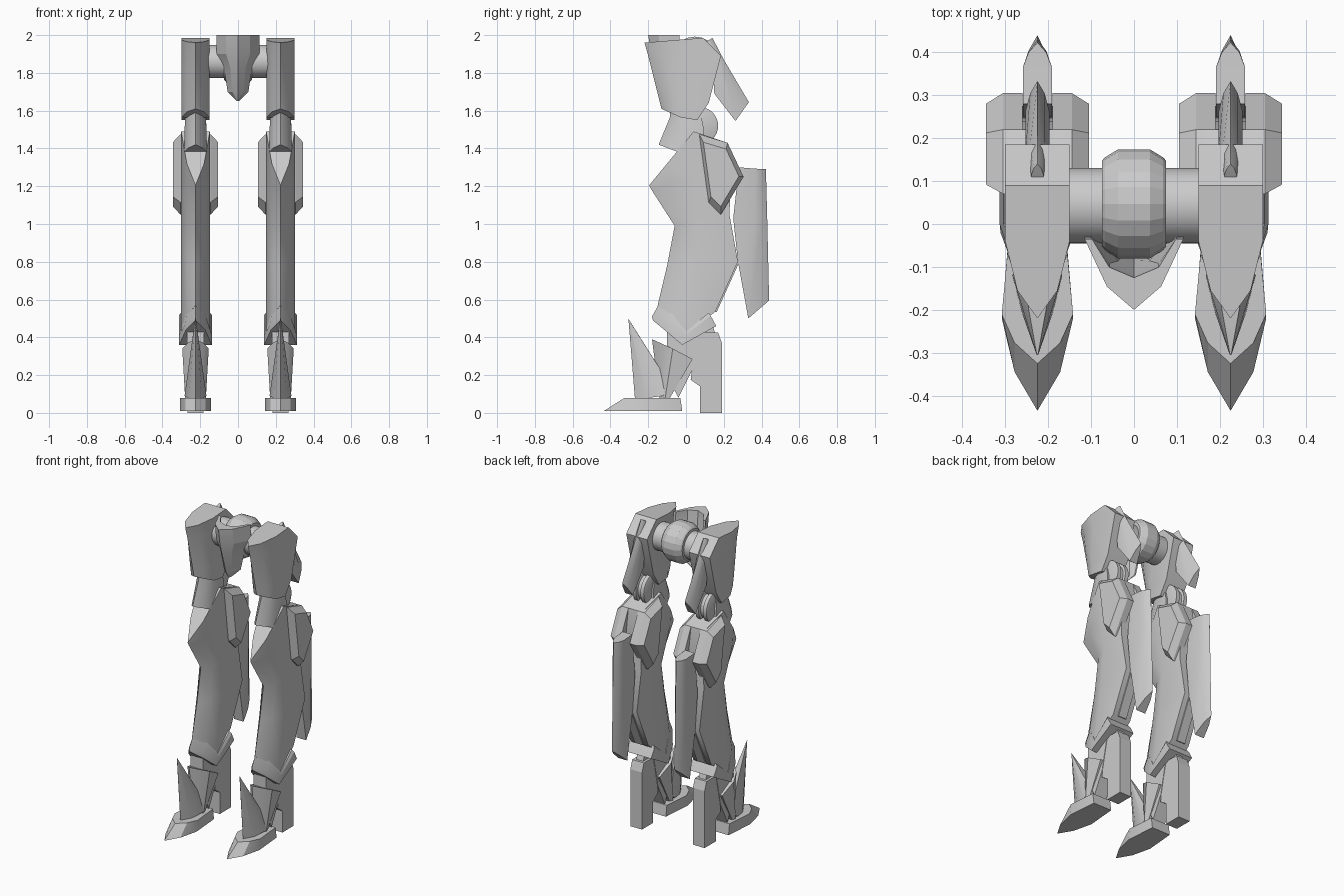
import bpy, bmesh, math

if "Cube" in bpy.data.objects:
    bpy.data.objects.remove(bpy.data.objects["Cube"])

LEG_X = 0.225

gray = bpy.data.materials.new("plain_gray")
gray.diffuse_color = (0.6, 0.6, 0.6, 1)
gray.use_nodes = True
gray.node_tree.nodes["Principled BSDF"].inputs["Base Color"].default_value = gray.diffuse_color


def mesh_from_rings(name, rings, strip_caps=False, angle=28):
    """Skin a stack of equal-length rings and close both ends."""
    bm = bmesh.new()
    vs = [[bm.verts.new(p) for p in r] for r in rings]
    n = len(rings[0])
    for a, b in zip(vs, vs[1:]):
        for i in range(n):
            j = (i + 1) % n
            bm.faces.new((a[i], a[j], b[j], b[i]))
    for r in (vs[0], vs[-1]):
        if strip_caps:                      # folded cap, symmetric left to right
            h = n // 2
            for i in range(h):
                j = n - 1 - i
                face = [r[i], r[i + 1], r[j - 1], r[j]]
                if i + 1 == j - 1:
                    face = [r[i], r[i + 1], r[j]]
                bm.faces.new(face)
        else:
            bm.faces.new(r)
    bmesh.ops.recalc_face_normals(bm, faces=bm.faces)
    me = bpy.data.meshes.new(name)
    bm.to_mesh(me)
    bm.free()
    me.materials.append(gray)
    if angle:
        me.shade_smooth()
        me.set_sharp_from_angle(angle=math.radians(angle))
    return me


def place(name, me, x=0.0):
    ob = bpy.data.objects.new(name, me)
    ob.location.x = x
    bpy.context.collection.objects.link(ob)


def both_legs(name, me):
    place("left_" + name, me, LEG_X)
    place("right_" + name, me, -LEG_X)


def armour(name, rows, back=1.0, mid=(0.6, 0.4), angle=28):
    """Rows of (nose, side, rear, half width); each point is (y, z)."""
    rings = []
    for nose, side, rear, w in rows:
        u, t = mid
        m = [nose[k] + (side[k] - nose[k]) * t for k in (0, 1)]
        half = [(back * w, *rear), (w, *side), (u * w, *m)]
        rings.append([(-x, y, z) for x, y, z in half] + [(0, *nose)] + half[::-1])
    return mesh_from_rings(name, rings, True, angle)


def prism(name, profile, slices):
    """Side profile (y, z) repeated at each (x, scale about its centre)."""
    cy = sum(p[0] for p in profile) / len(profile)
    cz = sum(p[1] for p in profile) / len(profile)
    rings = [[(x, cy + (y - cy) * s, cz + (z - cz) * s) for y, z in profile]
             for x, s in slices]
    return mesh_from_rings(name, rings, angle=0)


def lathe(name, profile, cy, cz, seg, angle=28):
    """Turn (x, radius) points round an axis parallel to x."""
    rings = [[(x, cy + r * math.cos(2 * math.pi * i / seg),
               cz + r * math.sin(2 * math.pi * i / seg)) for i in range(seg)]
             for x, r in profile]
    return mesh_from_rings(name, rings, angle=angle)


# Hip: axle, faceted ball and hollow front guard
place("hip_axle", lathe("hip_axle", [(-.17, .088), (.17, .088)], .042, 1.86, 32))
place("hip_ball", lathe("hip_ball", [(-.075, .1), (-.068, .108), (-.037, .127),
      (.037, .127), (.068, .108), (.075, .1)], .047, 1.865, 20, 0))
guard = []
for z, w, rear, nose, thick in [(2.0, .115, -.035, -.2, .075), (1.9, .115, -.03, -.185, .07),
                                (1.83, .075, -.035, -.165, .06), (1.7, .055, -.05, -.125, .04),
                                (1.65, .006, -.07, -.1, .02)]:
    my = nose + (rear - nose) * .33
    outer = [(w, rear), (w * .55, my)]
    inner = [(w * .5, my + thick * .6), (w * .85, rear)]
    ring = [(-x, y) for x, y in outer] + [(0, nose)] + outer[::-1]
    ring += [(x, y) for x, y in inner[::-1]] + [(0, nose + thick)] + [(-x, y) for x, y in inner]
    guard.append([(x, y, z) for x, y in ring])
place("hip_guard", mesh_from_rings("hip_guard", guard, angle=20))

# Thigh shell
both_legs("thigh", armour("thigh", [
    ((-.22, 1.96), (-.04, 1.975), (.09, 1.985), .075),
    ((-.20, 1.89), (-.02, 1.89), (.185, 1.89), .075),
    ((-.145, 1.67), (-.03, 1.64), (.12, 1.64), .075),
    ((-.13, 1.61), (-.03, 1.565), (.06, 1.55), .073)], mid=(.62, .36), angle=35))
# Blade behind the thigh
both_legs("thigh_blade", armour("thigh_blade", [
    ((.14, 1.985), (.115, 1.97), (.1, 1.96), .014),
    ((.2, 1.87), (.17, 1.86), (.14, 1.85), .028),
    ((.333, 1.645), (.262, 1.545), (.15, 1.69), .028)]))

# Knee link and grooved knee wheel
both_legs("knee_link", armour("knee_link", [
    ((-.085, 1.6), (0, 1.59), (.08, 1.57), .052),
    ((-.085, 1.565), (0, 1.56), (.09, 1.53), .056),
    ((-.145, 1.42), (-.04, 1.38), (.1, 1.44), .06)], angle=40))
both_legs("knee_wheel", lathe("knee_wheel", [
    (-.045, .088), (-.04, .1), (-.016, .1), (-.012, .085),
    (.012, .085), (.016, .1), (.04, .1), (.045, .088)], .07, 1.52, 32))

# Shin shell with a V-cut rim
both_legs("shin", armour("shin", [
    ((-.195, 1.205), (.04, 1.49), (.22, 1.43), .076),
    ((-.185, 1.185), (.05, 1.25), (.24, 1.30), .076),
    ((-.06, .99), (.08, 1.02), (.23, 1.05), .076),
    ((-.10, .78), (.06, .80), (.275, .80), .076),
    ((-.15, .57), (0, .425), (.155, .535), .076)], back=.85, angle=50))
# Raised strip at the lower back of the shin
both_legs("calf_strip", prism("calf_strip", [
    (.2, .80), (.283, .80), (.163, .535), (.1, .55)], [(-.03, 1), (.03, 1)]))
# Pointed fin behind the calf
both_legs("calf_fin", armour("calf_fin", [
    ((.423, 1.29), (.365, 1.293), (.28, 1.30), .034),
    ((.43, 1.03), (.365, 1.03), (.25, 1.03), .034),
    ((.44, .595), (.33, .5), (.275, .80), .034)]))

# Paired pods beside the upper calf, chamfered on the outside
pod = [(.07, 1.475), (.22, 1.43), (.305, 1.25), (.185, 1.05), (.12, 1.115)]
for side, s in (("outer", 1), ("inner", -1)):
    for leg, c in (("left", 1), ("right", -1)):
        name = leg + "_" + side + "_pod"
        d = s * c
        place(name, prism(name, pod, [(d * .035, 1), (d * .08, 1), (d * .12, .8)]), c * LEG_X)

# Chevron ankle collar
both_legs("ankle_collar", armour("ankle_collar", [
    ((-.13, .60), (0, .43), (.12, .53), .079),
    ((-.18, .51), (0, .41), (.13, .515), .088),
    ((-.175, .49), (-.02, .36), (.16, .46), .086)]))
# Ankle core and its angled cover
both_legs("ankle_core", prism("ankle_core", [
    (-.1, .46), (.08, .45), (.03, .22), (-.04, .08), (-.1, .2)], [(-.045, 1), (.045, 1)]))
both_legs("ankle_cover", armour("ankle_cover", [
    ((-.18, .39), (-.07, .34), (.035, .285), .07),
    ((-.14, .08), (-.11, .08), (-.085, .08), .055)], back=.85))
# Upright spike over the toes
both_legs("toe_spike", armour("toe_spike", [
    ((-.305, .50), (-.3045, .498), (-.304, .496), .002),
    ((-.27, .07), (-.12, .09), (-.085, .15), .058)], back=.7))
# Pointed foot
both_legs("foot", armour("foot", [
    ((-.325, .08), (-.21, .08), (-.03, .08), .083),
    ((-.435, .01), (-.22, .01), (-.02, .01), .083)], back=.8, mid=(.64, .42)))
# Heel strut with a small joint on top
both_legs("heel", prism("heel", [
    (.075, .425), (.17, .425), (.19, .37), (.19, 0), (.075, 0), (.075, .14),
    (.025, .175), (.04, .3)], [(-.042, 1), (.042, 1)]))
both_legs("heel_joint", prism("heel_joint", [
    (.08, .52), (.13, .5), (.155, .42), (.09, .4)], [(-.025, 1), (.025, 1)]))
